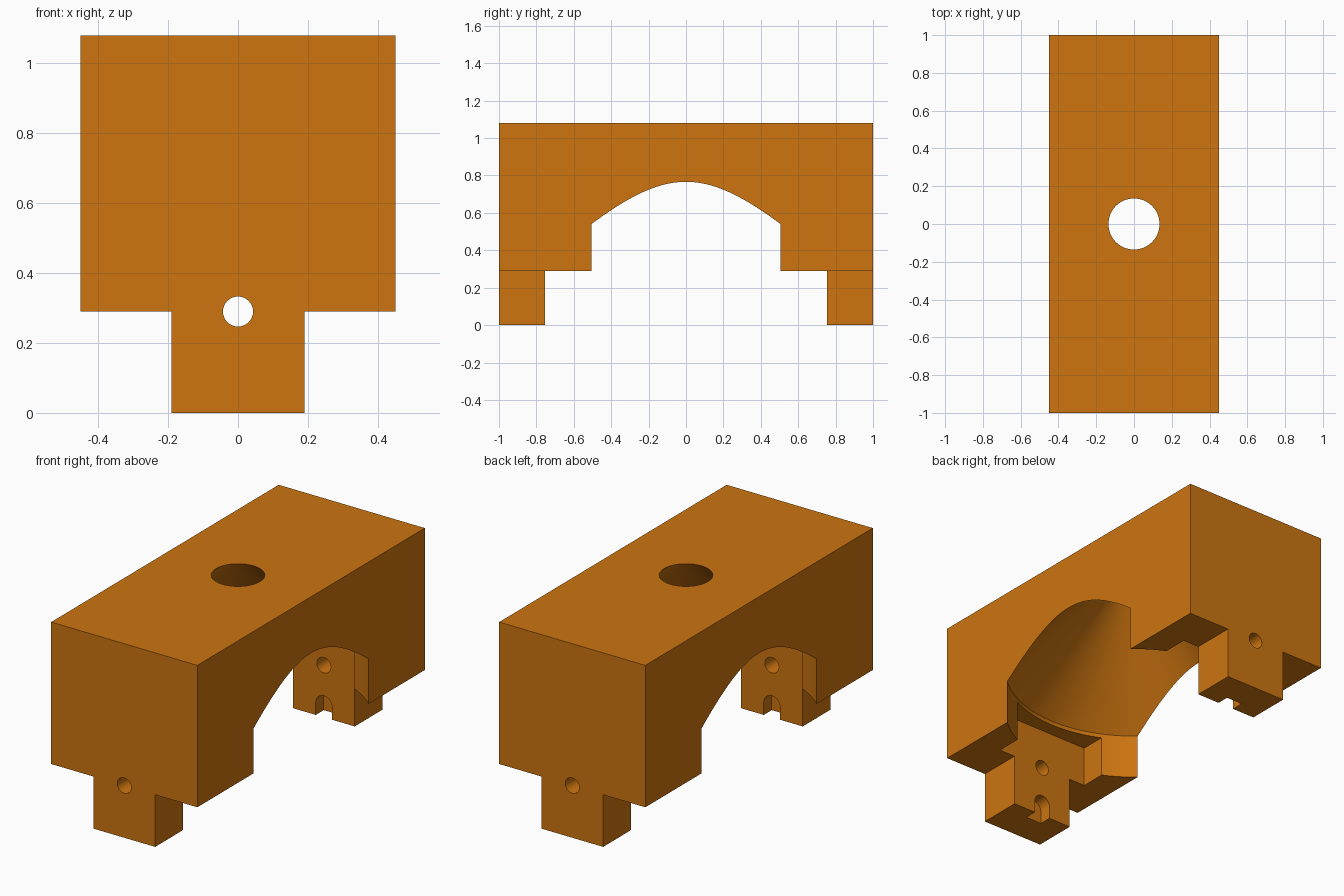
import bpy, bmesh, math

if "Cube" in bpy.data.objects:
    bpy.data.objects.remove(bpy.data.objects["Cube"])

orange = bpy.data.materials.new("orange")
orange.diffuse_color = (0.61, 0.178, 0.005, 1.0)
orange.use_nodes = True
orange.node_tree.nodes["Principled BSDF"].inputs["Base Color"].default_value = orange.diffuse_color


def make_object(name, bm):
    bmesh.ops.recalc_face_normals(bm, faces=bm.faces[:])
    mesh = bpy.data.meshes.new(name)
    bm.to_mesh(mesh)
    bm.free()
    mesh.materials.append(orange)
    obj = bpy.data.objects.new(name, mesh)
    bpy.context.collection.objects.link(obj)
    return obj


def prism(name, profile, half_length):
    """Extrude an (x, z) profile along y, centred on y = 0."""
    bm = bmesh.new()
    face = bm.faces.new([bm.verts.new((x, -half_length, z)) for x, z in profile])
    ext = bmesh.ops.extrude_face_region(bm, geom=[face])["geom"]
    moved = [v for v in ext if isinstance(v, bmesh.types.BMVert)]
    bmesh.ops.translate(bm, verts=moved, vec=(0, 2 * half_length, 0))
    return make_object(name, bm)


def lathe(name, profile, steps):
    """Revolve a closed (radius, z) profile around z; the ends are capped."""
    bm = bmesh.new()
    rings = [[bm.verts.new((r * math.cos(2 * math.pi * i / steps),
                            r * math.sin(2 * math.pi * i / steps), z))
              for i in range(steps)] for r, z in profile]
    for a, b in zip(rings, rings[1:]):
        for i in range(steps):
            j = (i + 1) % steps
            bm.faces.new((a[i], a[j], b[j], b[i]))
    bm.faces.new(rings[0])
    bm.faces.new(rings[-1])
    return make_object(name, bm)


def arc(radius, cz, start, end, steps):
    angles = [start + (end - start) * i / steps for i in range(steps + 1)]
    return [(radius * math.cos(a), cz + radius * math.sin(a)) for a in angles]


# Block with a narrower stem below, later split into two feet
body = prism("clamp_body", [(-0.45, 1.08), (-0.45, 0.29), (-0.19, 0.29), (-0.19, 0),
                            (0.19, 0), (0.19, 0.29), (0.45, 0.29), (0.45, 1.08)], 1.0)

cutters = [
    # Round cavity, 45 degree funnel and top hole
    lathe("cavity_cutter", [(0.677, -0.1), (0.677, 0.54), (0.135, 1.08), (0.135, 1.2)], 128),
    # Pockets behind the feet
    prism("pocket_cutter", [(-0.29, -0.1), (0.29, -0.1), (0.29, 0.517), (-0.29, 0.517)], 0.755),
    # Arched notches at the bottom of the feet
    prism("notch_cutter", [(-0.05, -0.1), (0.05, -0.1)] + arc(0.05, 0.07, 0, math.pi, 16), 0.825),
    # Pin hole through both feet
    prism("pin_hole_cutter", arc(0.043, 0.29, 0, 2 * math.pi, 32)[:-1], 1.1),
]

bpy.context.view_layer.objects.active = body
body.select_set(True)
for cutter in cutters:
    mod = body.modifiers.new(cutter.name, 'BOOLEAN')
    mod.operation = 'DIFFERENCE'
    mod.solver = 'EXACT'
    mod.object = cutter
    bpy.ops.object.modifier_apply(modifier=mod.name)
for cutter in cutters:
    bpy.data.objects.remove(cutter)

bpy.ops.object.shade_smooth_by_angle(angle=math.radians(25))
